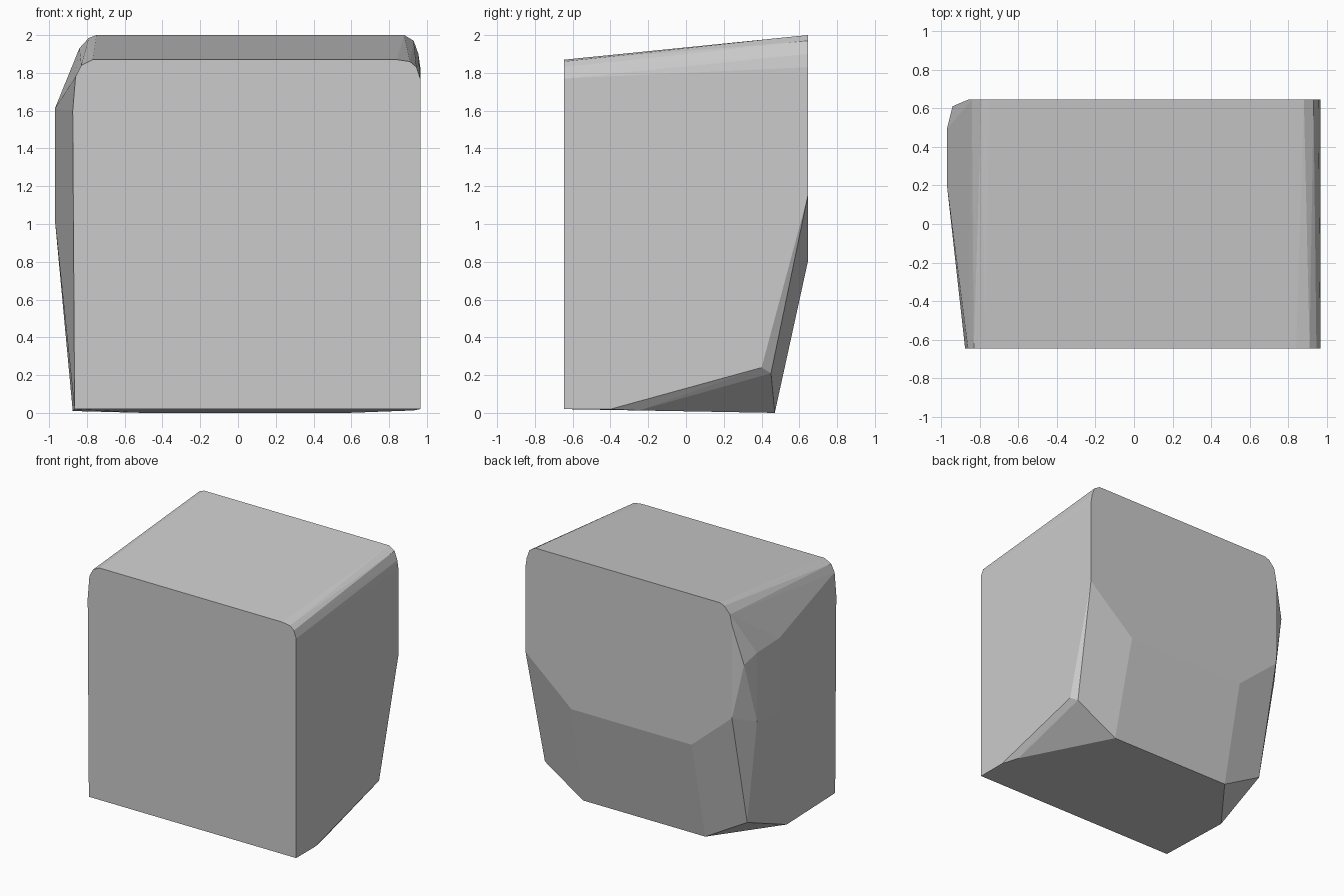
import bpy, bmesh, math

# Outlines (x, z) of the chiselled block, keyed by their depth along y
sections = {
    # flat front face with rounded top corners
    -0.645: [(-0.865, 0.02), (0.965, 0.02), (0.965, 1.77), (0.945, 1.83), (0.91, 1.86),
             (0.84, 1.87), (-0.77, 1.87), (-0.83, 1.84), (-0.86, 1.78), (-0.875, 1.6)],
    # lower right edge where the underside starts to curve up
    -0.4: [(0.965, 0.02)],
    -0.25: [(0.93, 0.013)],
    # lower left edge of the underside
    -0.02: [(-0.875, 0.01)],
    # left bulge
    0.21: [(-0.97, 1.03), (-0.97, 1.61)],
    0.4: [(0.965, 0.24)],
    # lower back corners
    0.45: [(0.93, 0.21), (-0.855, 0.2)],
    0.47: [(0.58, 0.0), (-0.5, 0.0)],
    0.49: [(-0.97, 1.05), (-0.97, 1.6)],
    0.61: [(-0.94, 1.54)],
    # flat back face
    0.645: [(0.965, 1.15), (0.56, 0.8), (-0.5, 0.8), (-0.857, 1.106), (-0.857, 1.85),
            (-0.84, 1.93), (-0.79, 1.985), (-0.75, 2.0), (0.88, 2.0), (0.93, 1.97),
            (0.955, 1.9), (0.965, 1.83)],
}

# Wrap the sections in one convex, faceted block
bm = bmesh.new()
for y, outline in sections.items():
    for x, z in outline:
        bm.verts.new((x, y, z))
hull = bmesh.ops.convex_hull(bm, input=bm.verts[:])
loose = [v for v in bm.verts if not v.link_faces]
bmesh.ops.delete(bm, geom=loose, context='VERTS')

# Merge the coplanar triangles into clean flat faces
bmesh.ops.dissolve_limit(bm, angle_limit=math.radians(0.5),
                         verts=bm.verts[:], edges=bm.edges[:])
bmesh.ops.recalc_face_normals(bm, faces=bm.faces[:])

mesh = bpy.data.meshes.new("stone_block")
bm.to_mesh(mesh)
bm.free()
block = bpy.data.objects.new("stone_block", mesh)
bpy.context.collection.objects.link(block)
